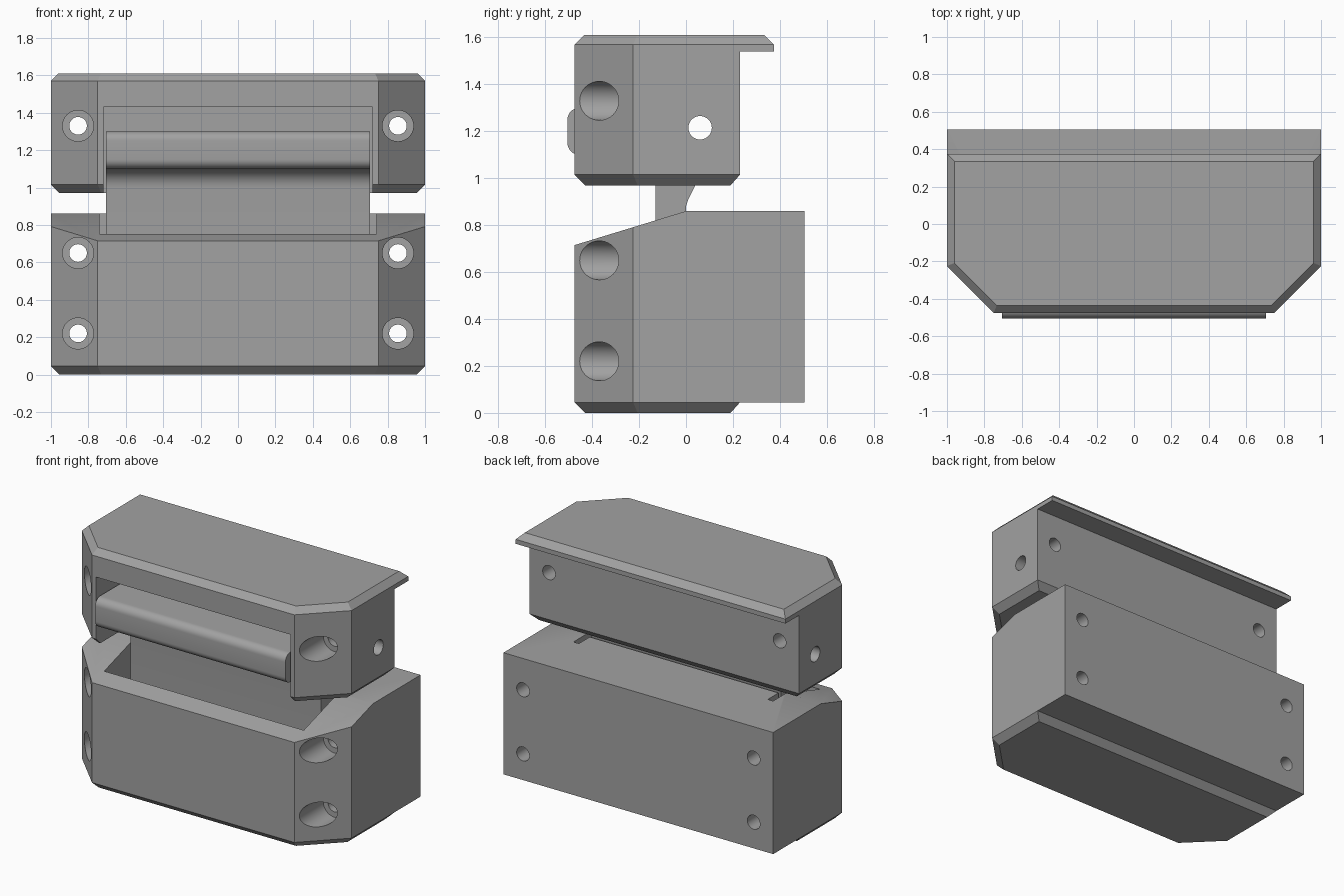
import bpy, bmesh, math
from mathutils import Vector

if "Cube" in bpy.data.objects:
    bpy.data.objects.remove(bpy.data.objects["Cube"])

grey = bpy.data.materials.new("plain_grey")
grey.diffuse_color = (0.36, 0.36, 0.36, 1)
grey.use_nodes = True
grey.node_tree.nodes["Principled BSDF"].inputs["Base Color"].default_value = grey.diffuse_color


def make_object(name, bm):
    bmesh.ops.recalc_face_normals(bm, faces=bm.faces)
    me = bpy.data.meshes.new(name)
    bm.to_mesh(me)
    bm.free()
    me.materials.append(grey)
    ob = bpy.data.objects.new(name, me)
    bpy.context.collection.objects.link(ob)
    return ob


def loft(name, rings):
    """Closed solid through rings with equal point counts."""
    bm = bmesh.new()
    vs = [[bm.verts.new(p) for p in r] for r in rings]
    n = len(rings[0])
    bm.faces.new(vs[0])
    bm.faces.new(vs[-1])
    for a, b in zip(vs, vs[1:]):
        for i in range(n):
            j = (i + 1) % n
            bm.faces.new((a[i], a[j], b[j], b[i]))
    return make_object(name, bm)


def footprint(z, inset, back):
    """Box outline with two cut front corners."""
    i, k = inset, inset * 0.414
    half = [(1 - i, back), (1 - i, -0.225 + k), (0.75 - k, -0.475 + i)]
    return [(x, y, z) for x, y in half] + [(-x, y, z) for x, y in reversed(half)]


def side_profile(name, pts, x0, x1):
    return loft(name, [[(x, y, z) for y, z in pts] for x in (x0, x1)])


def box(name, x0, x1, y0, y1, z0, z1):
    return side_profile(name, [(y0, z0), (y1, z0), (y1, z1), (y0, z1)], x0, x1)


def rod(name, axis, center, r, a, b, n=40):
    """Cylinder along x or y, from a to b."""
    rings = []
    for t in (a, b):
        ring = []
        for k in range(n):
            c = r * math.cos(2 * math.pi * k / n)
            s = r * math.sin(2 * math.pi * k / n)
            u, z = center[0] + c, center[1] + s
            ring.append((t, u, z) if axis == "x" else (u, t, z))
        rings.append(ring)
    return loft(name, rings)


def cut(ob, cutters):
    for c in cutters:
        m = ob.modifiers.new("cut", "BOOLEAN")
        m.operation, m.solver, m.object = "DIFFERENCE", "EXACT", c
        bpy.context.view_layer.objects.active = ob
        bpy.ops.object.modifier_apply(modifier=m.name)
        bpy.data.objects.remove(c)


def screw_holes(heights):
    """Counterbored holes on both cut corners."""
    out = []
    for z in heights:
        for x in (-0.855, 0.855):
            out.append(rod("bore", "y", (x, z), 0.083, -0.6, -0.2))
            out.append(rod("hole", "y", (x, z), 0.047, -0.3, 0.7))
    return out


def arc(cy, cz, r, a0, a1, n=8):
    return [(cy + r * math.cos(math.radians(a0 + (a1 - a0) * k / n)),
             cz + r * math.sin(math.radians(a0 + (a1 - a0) * k / n)))
            for k in range(n + 1)]


# Lower bin: chamfered foot, deep body with sloped top and open pocket
loft("bin_foot", [footprint(0, 0.045, 0.19), footprint(0.045, 0, 0.23)])
body = loft("bin_body", [footprint(0.045, 0, 0.505), footprint(0.86, 0, 0.505)])
slope = side_profile("slope", [(-0.6, 0.677), (0.0, 0.86), (0.0, 1.0), (-0.6, 1.0)], -1.2, 1.2)
pocket = box("pocket", -0.74, 0.74, -0.36, 0.02, 0.1, 1.0)
slits = [box("slit", s * 0.72 - 0.02, s * 0.72 + 0.02, 0.0, 0.135, 0.5, 1.0) for s in (-1, 1)]
cut(body, [slope, pocket] + slits + screw_holes((0.22, 0.65)))

# Upper housing with front recess, pivot hole and screw holes
housing = loft("upper_housing", [footprint(0.97, 0.045, 0.19), footprint(1.015, 0, 0.23),
                                 footprint(1.54, 0, 0.23)])
recess = box("recess", -0.72, 0.72, -0.6, 0.17, 0.9, 1.43)
pivot = rod("pivot", "x", (0.06, 1.215), 0.05, -1.2, 1.2)
cut(housing, [recess, pivot] + screw_holes((1.33,)))

# Lid overhanging the back
loft("lid", [footprint(1.54, 0, 0.375), footprint(1.57, 0, 0.375), footprint(1.61, 0.04, 0.335)])

# Swinging lever: rounded push bar in front, plate hanging into the bin
profile = (arc(-0.455, 1.25, 0.05, 180, 90)
           + [(0.14, 1.30), (0.14, 1.14), (0.04, 0.97)]
           + [(0.01, 0.91), (0.0, 0.88), (0.0, 0.45), (-0.13, 0.45)]
           + arc(-0.23, 1.0, 0.10, 0, 90)
           + arc(-0.455, 1.15, 0.05, 270, 180))
lever = side_profile("push_lever", profile, -0.705, 0.705)
cut(lever, [rod("pivot", "x", (0.06, 1.215), 0.05, -1.2, 1.2)])

# Smooth round surfaces, keep hard edges
for ob in list(bpy.context.collection.objects):
    bpy.ops.object.select_all(action="DESELECT")
    ob.select_set(True)
    bpy.context.view_layer.objects.active = ob
    bpy.ops.object.shade_smooth_by_angle(angle=math.radians(25))
